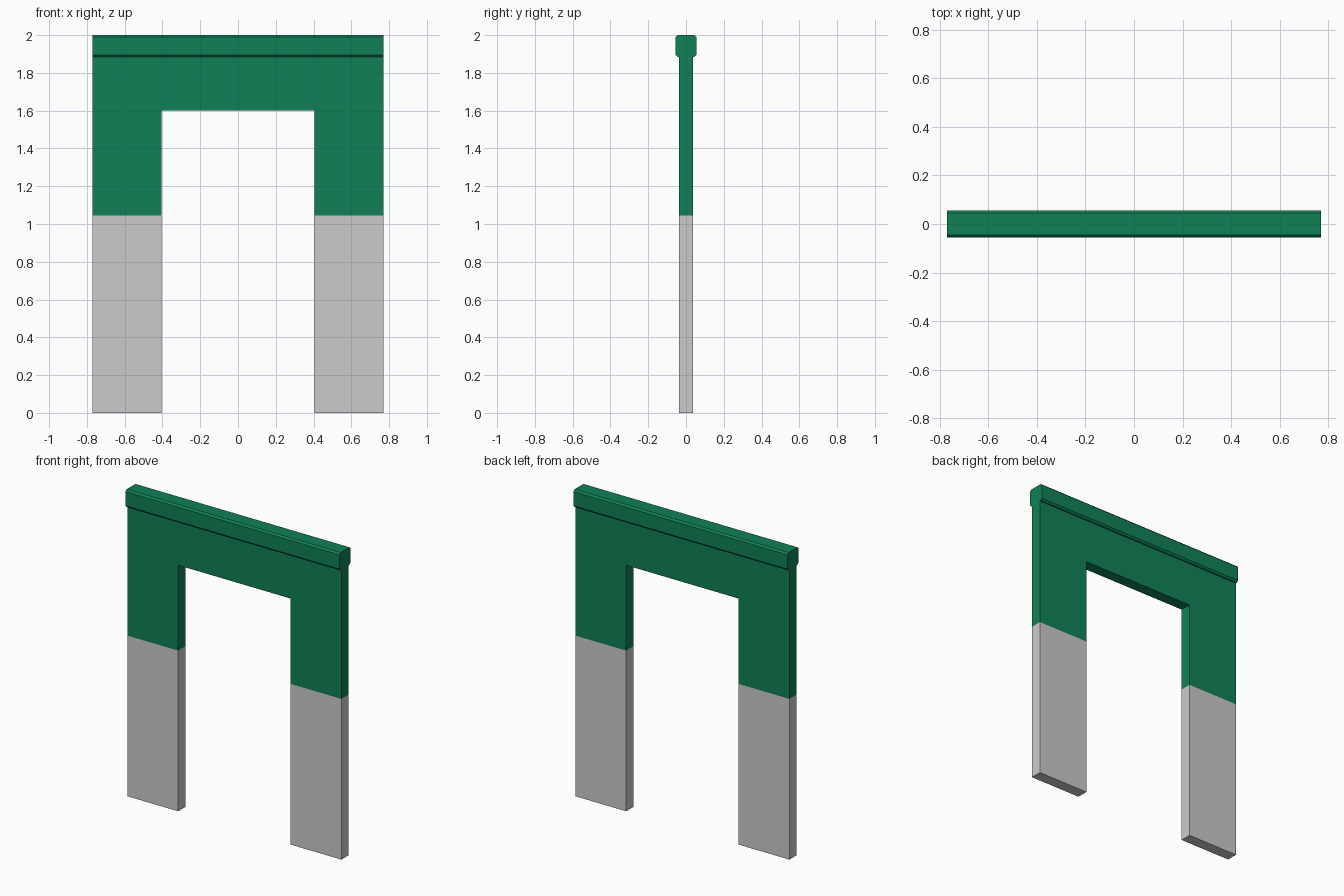
import bpy
from mathutils import Vector

if "Cube" in bpy.data.objects:
    bpy.data.objects.remove(bpy.data.objects["Cube"])

W, OPEN = 0.77, 0.405             # half width of the wall and of the doorway
T, CAP = 0.037, 0.056             # half thickness of the wall and of the top rail
PAINT, LINTEL, RAIL, TOP, C = 1.045, 1.6, 1.885, 2.0, 0.011

green = bpy.data.materials.new("green_paint")
green.diffuse_color = (0.005, 0.22, 0.09, 1)
green.use_nodes = True
green.node_tree.nodes["Principled BSDF"].inputs["Base Color"].default_value = green.diffuse_color


def extrude(name, profile, start, sweep, skip=(), mat=None):
    """Extrude a profile along a vector, leaving out the side faces of hidden joints."""
    n = len(profile)
    a = [Vector(start(*p)) for p in profile]
    verts = a + [p + Vector(sweep) for p in a]
    faces = [tuple(range(n - 1, -1, -1)), tuple(range(n, 2 * n))]
    faces += [(i, (i + 1) % n, n + (i + 1) % n, n + i) for i in range(n) if i not in skip]
    mesh = bpy.data.meshes.new(name)
    mesh.from_pydata(verts, [], faces)
    if mat:
        mesh.materials.append(mat)
    obj = bpy.data.objects.new(name, mesh)
    bpy.context.collection.objects.link(obj)
    return obj


def front(x, z):
    return (x, T, z)


def side(y, z):
    return (-W, y, z)


# Bare lower posts, open where they meet the painted arch
for label, x0, x1 in (("left", -W, -OPEN), ("right", OPEN, W)):
    extrude(label + "_lower_post", [(x0, 0), (x0, PAINT), (x1, PAINT), (x1, 0)][::-1],
            front, (0, -2 * T, 0), skip={1})

# Painted upper arch, open at both post joints and under the rail
arch = [(-W, PAINT), (-OPEN, PAINT), (-OPEN, LINTEL), (OPEN, LINTEL),
        (OPEN, PAINT), (W, PAINT), (W, RAIL), (-W, RAIL)]
extrude("painted_arch", arch, front, (0, -2 * T, 0), skip={0, 4, 6}, mat=green)

# Chamfered top rail, open underneath where the wall joins it
half = [(T, RAIL), (CAP - C, RAIL), (CAP, RAIL + C), (CAP, TOP - C), (CAP - C, TOP)]
rail = half + [(-y, z) for y, z in reversed(half)]
extrude("top_rail", rail, side, (2 * W, 0, 0), skip={len(rail) - 1}, mat=green)
